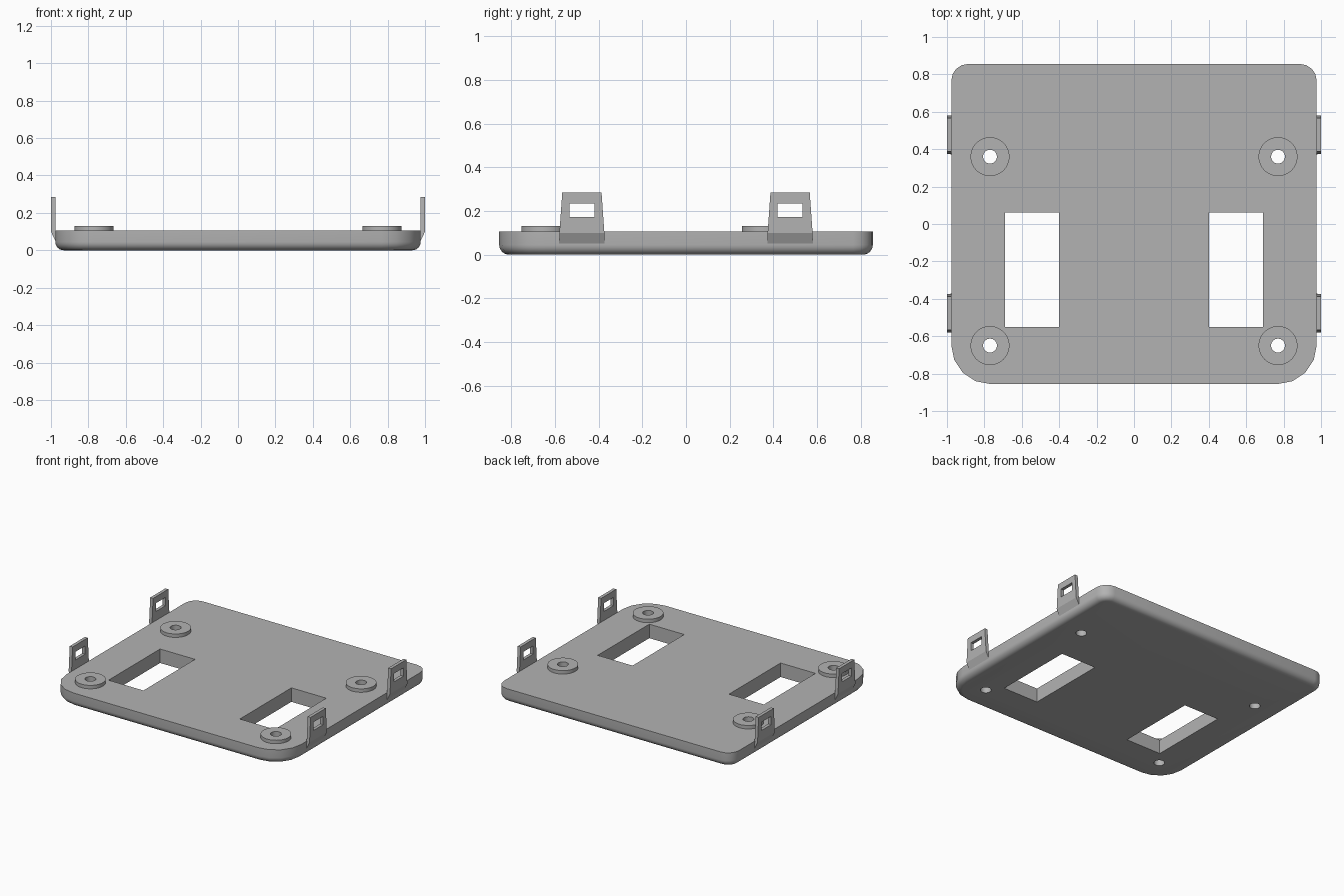
import bpy
import bmesh
from math import sin, cos, pi, radians

if "Cube" in bpy.data.objects:
    bpy.data.objects.remove(bpy.data.objects["Cube"])

HALF_X, HALF_Y, TOP = 0.977, 0.856, 0.105
FILLET = 0.045
REAR_RADIUS, FRONT_RADIUS = 0.09, 0.21
BOSS_SPOTS = [(sx * 0.77, y) for sx in (-1, 1) for y in (0.36, -0.65)]

# Single grey plastic
grey = bpy.data.materials.new("grey_plastic")
grey.use_nodes = True
colour = (0.45, 0.45, 0.45, 1)
grey.diffuse_color = colour
grey.node_tree.nodes["Principled BSDF"].inputs["Base Color"].default_value = colour


def finish(name, bm):
    bmesh.ops.recalc_face_normals(bm, faces=bm.faces)
    mesh = bpy.data.meshes.new(name)
    bm.to_mesh(mesh)
    bm.free()
    obj = bpy.data.objects.new(name, mesh)
    mesh.materials.append(grey)
    bpy.context.collection.objects.link(obj)
    return obj


def loft(name, rings):
    """Skin a stack of equal-length rings and cap both ends."""
    bm = bmesh.new()
    loops = [[bm.verts.new(p) for p in ring] for ring in rings]
    for low, high in zip(loops, loops[1:]):
        for i in range(len(low)):
            j = (i + 1) % len(low)
            bm.faces.new((low[i], low[j], high[j], high[i]))
    bm.faces.new(loops[0][::-1])
    bm.faces.new(loops[-1])
    return finish(name, bm)


def box(name, x0, x1, y0, y1, z0, z1):
    return loft(name, [[(x0, y0, z), (x1, y0, z), (x1, y1, z), (x0, y1, z)]
                       for z in (z0, z1)])


def disc(name, spot, radius, z0, z1):
    steps = 48
    return loft(name, [[(spot[0] + radius * cos(2 * pi * i / steps),
                         spot[1] + radius * sin(2 * pi * i / steps), z)
                        for i in range(steps)] for z in (z0, z1)])


def cut(obj, cutters):
    for cutter in cutters:
        cutter.hide_render = True
        bpy.context.view_layer.objects.active = obj
        mod = obj.modifiers.new("cut", 'BOOLEAN')
        mod.operation = 'DIFFERENCE'
        mod.solver = 'EXACT'
        mod.object = cutter
        bpy.ops.object.modifier_apply(modifier=mod.name)
        bpy.data.objects.remove(cutter)


def smooth(obj):
    bpy.ops.object.select_all(action='DESELECT')
    obj.select_set(True)
    bpy.context.view_layer.objects.active = obj
    bpy.ops.object.shade_smooth_by_angle(angle=radians(30))


def outline(inset, z):
    """Rounded rectangle with wider corners at the front."""
    points = []
    corners = [(1, 1, REAR_RADIUS), (-1, 1, REAR_RADIUS),
               (-1, -1, FRONT_RADIUS), (1, -1, FRONT_RADIUS)]
    for k, (sx, sy, r) in enumerate(corners):
        for i in range(5):
            a = k * pi / 2 + i * pi / 8
            points.append((sx * (HALF_X - r) + (r - inset) * cos(a),
                           sy * (HALF_Y - r) + (r - inset) * sin(a), z))
    return points


# Base plate with a rounded lower edge
rings = []
for i in range(7):
    a = i * pi / 12
    rings.append(outline(FILLET * (1 - sin(a)), FILLET * (1 - cos(a))))
rings.append(outline(0, TOP))
plate = loft("base_plate", rings)
cut(plate, [box("slot_cutter", min(s * 0.40, s * 0.69), max(s * 0.40, s * 0.69),
                -0.55, 0.062, -0.1, 0.3) for s in (-1, 1)])
cut(plate, [disc("hole_cutter", p, 0.037, -0.1, 0.3) for p in BOSS_SPOTS])
smooth(plate)

# Raised screw bosses
for spot in BOSS_SPOTS:
    boss = disc("screw_boss", spot, 0.104, TOP - 0.02, 0.131)
    cut(boss, [disc("hole_cutter", spot, 0.037, -0.1, 0.3)])
    smooth(boss)

# Snap clips: tapered tabs with a window, blended into the plate sides
for side, label in ((1, "left"), (-1, "right")):
    for y in (-0.477, 0.477):
        levels = [(0.03, 0.945, 0.967, 0.105), (0.10, 0.976, 1.0, 0.103),
                  (0.284, 0.976, 1.0, 0.09)]
        clip = loft(label + "_clip",
                    [[(side * a, y - w, z), (side * b, y - w, z),
                      (side * b, y + w, z), (side * a, y + w, z)]
                     for z, a, b, w in levels])
        x = side * 0.99
        cut(clip, [box("window_cutter", x - 0.1, x + 0.1,
                       y - 0.057, y + 0.057, 0.173, 0.235)])
